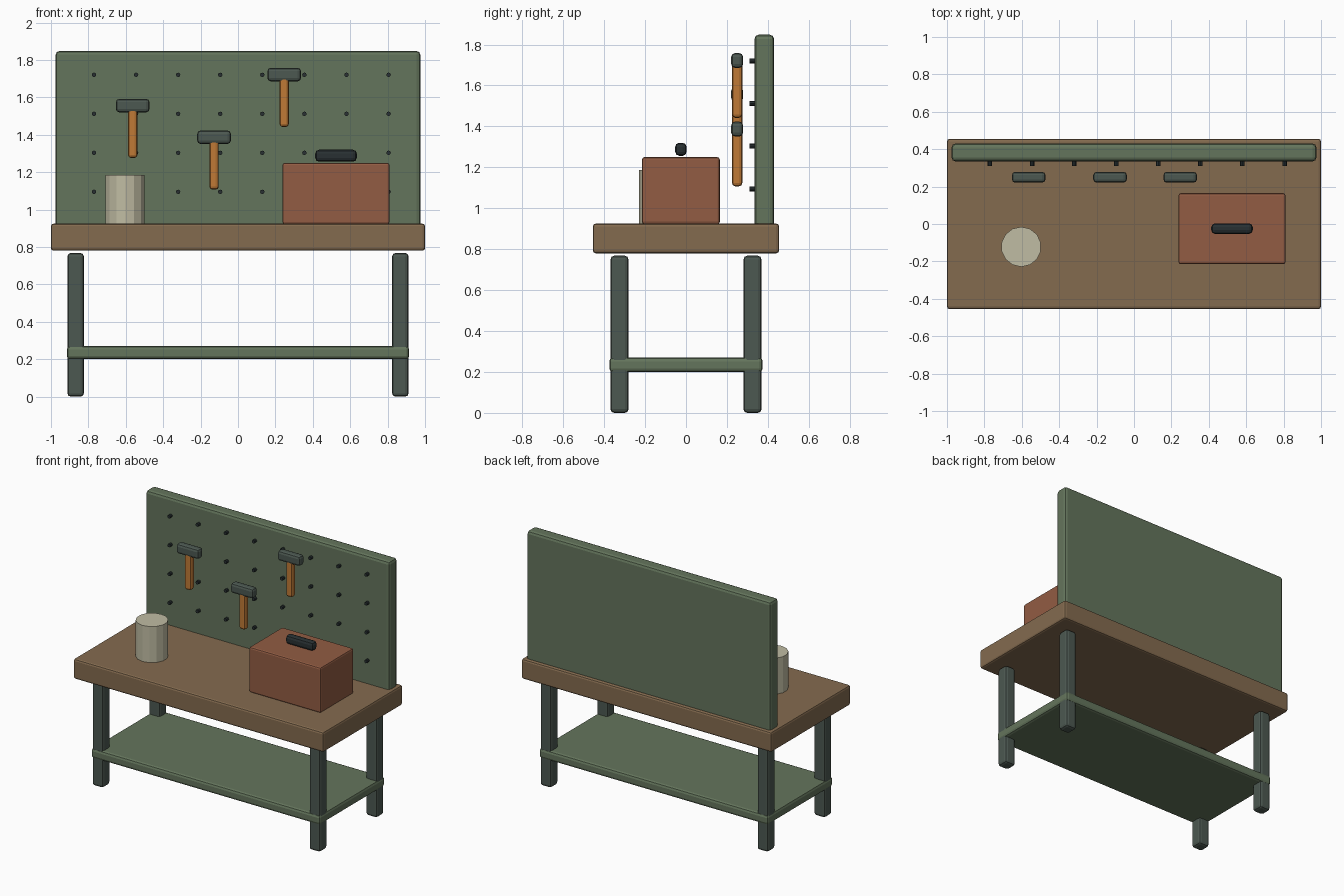
import bpy, bmesh, math
from mathutils import Vector

if "Cube" in bpy.data.objects:
    bpy.data.objects.remove(bpy.data.objects["Cube"])


def material(name, rgb):
    m = bpy.data.materials.new(name)
    lin = [((c / 255 + 0.055) / 1.055) ** 2.4 for c in rgb]
    m.diffuse_color = (*lin, 1)
    m.use_nodes = True
    m.node_tree.nodes["Principled BSDF"].inputs["Base Color"].default_value = m.diffuse_color
    return m


WOOD = material("brown wood", (132, 107, 79))
GREEN = material("sage green", (100, 117, 92))
STEEL = material("dark steel", (76, 88, 81))
RED = material("rust red", (146, 92, 67))
CREAM = material("cream", (192, 188, 163))
ORANGE = material("orange wood", (192, 122, 54))
BLACK = material("near black", (40, 48, 50))


def add_mesh(name, bm, mat):
    me = bpy.data.meshes.new(name)
    bm.to_mesh(me)
    bm.free()
    me.materials.append(mat)
    ob = bpy.data.objects.new(name, me)
    bpy.context.collection.objects.link(ob)
    return ob


def box(name, x, y, z, mat, bevel):
    """Chamfered box from (min, max) ranges."""
    bm = bmesh.new()
    bmesh.ops.create_cube(bm, size=1)
    for v in bm.verts:
        v.co = Vector([r[0] + (c + 0.5) * (r[1] - r[0]) for c, r in zip(v.co, (x, y, z))])
    ob = add_mesh(name, bm, mat)
    mod = ob.modifiers.new("edge bevel", 'BEVEL')
    mod.width = bevel
    mod.segments = 2
    return ob


def cylinder(name, centre, radius, depth, sides, mat, along_y=False):
    bm = bmesh.new()
    bmesh.ops.create_cone(bm, cap_ends=True, segments=sides, radius1=radius,
                          radius2=radius, depth=depth)
    ob = add_mesh(name, bm, mat)
    ob.location = centre
    if along_y:
        ob.rotation_euler.x = math.pi / 2
    return ob


# Bench: top, lower shelf, four legs
box("bench_top", (-1, 1), (-0.455, 0.455), (0.78, 0.925), WOOD, 0.014)
box("lower_shelf", (-0.915, 0.915), (-0.375, 0.375), (0.2, 0.27), GREEN, 0.018)
for sx, side in ((-1, "left"), (1, "right")):
    for sy, end in ((-1, "front"), (1, "back")):
        cx, cy = sx * 0.868, sy * 0.325
        box(f"leg_{end}_{side}", (cx - 0.044, cx + 0.044), (cy - 0.044, cy + 0.044),
            (0, 0.768), STEEL, 0.018)

# Pegboard with a grid of pegs
box("pegboard", (-0.975, 0.975), (0.335, 0.43), (0.9, 1.848), GREEN, 0.02)
for row in range(4):
    for col in range(8):
        cylinder(f"peg_{row}_{col}", (-0.77 + 0.225 * col, 0.327, 1.095 + 0.2085 * row),
                 0.012, 0.034, 8, BLACK, True)

# Hanging hammers
for i, (hx, hz) in enumerate(((-0.563, 1.556), (-0.128, 1.387), (0.247, 1.722)), 1):
    box(f"hammer_handle_{i}", (hx - 0.025, hx + 0.025), (0.225, 0.275),
        (hz - 0.28, hz + 0.01), ORANGE, 0.016)
    box(f"hammer_head_{i}", (hx - 0.09, hx + 0.09), (0.221, 0.279),
        (hz - 0.036, hz + 0.036), STEEL, 0.018)

# Toolbox with its handle, and the paint can
box("toolbox", (0.238, 0.81), (-0.215, 0.165), (0.922, 1.25), RED, 0.012)
box("toolbox_handle", (0.413, 0.635), (-0.053, 0.003), (1.256, 1.32), BLACK, 0.02)
cylinder("paint_can", (-0.603, -0.122, 1.053), 0.107, 0.266, 14, CREAM)
